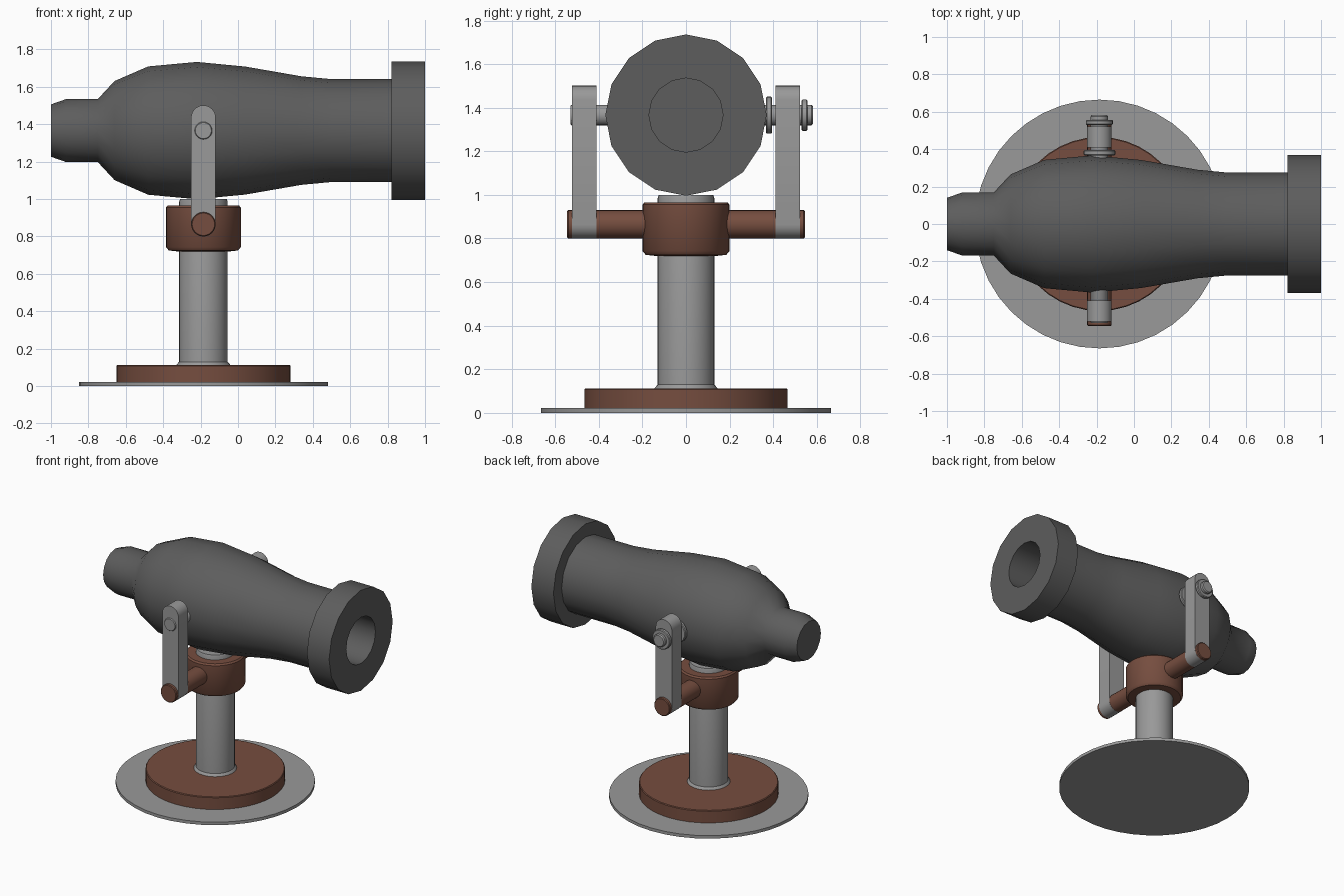
import bpy, bmesh, math
from mathutils import Matrix, Vector

if "Cube" in bpy.data.objects:
    bpy.data.objects.remove(bpy.data.objects["Cube"])

PX = -0.185    # post / pivot x
AXIS_Z = 1.366 # barrel axis height
BAR_Z = 0.865  # lower crossbar height


def material(name, col):
    m = bpy.data.materials.new(name)
    m.diffuse_color = (*col, 1)
    m.use_nodes = True
    m.node_tree.nodes["Principled BSDF"].inputs["Base Color"].default_value = m.diffuse_color
    return m


IRON = material("dark_iron", (0.11, 0.11, 0.11))
STEEL = material("grey_steel", (0.32, 0.32, 0.32))
BROWN = material("red_brown", (0.18, 0.075, 0.05))


def finish(name, bm, mat, angle=40):
    bmesh.ops.remove_doubles(bm, verts=bm.verts, dist=1e-5)
    bmesh.ops.recalc_face_normals(bm, faces=bm.faces)
    me = bpy.data.meshes.new(name)
    bm.to_mesh(me)
    bm.free()
    ob = bpy.data.objects.new(name, me)
    bpy.context.collection.objects.link(ob)
    me.materials.append(mat)
    bpy.ops.object.select_all(action='DESELECT')
    ob.select_set(True)
    bpy.context.view_layer.objects.active = ob
    bpy.ops.object.shade_smooth_by_angle(angle=math.radians(angle))
    return ob


def lathe(name, profile, axis, origin, mat, sides=32, angle=40):
    """Revolve (position along axis, radius) pairs; both ends are capped."""
    d = Vector(axis)
    u = Vector((0, 1, 0)) if abs(d.y) < 0.5 else Vector((1, 0, 0))
    v = d.cross(u)
    bm = bmesh.new()
    rings = []
    for t, r in profile:
        rings.append([bm.verts.new(Vector(origin) + d * t
                      + (u * math.cos(a) + v * math.sin(a)) * r)
                      for a in (2 * math.pi * i / sides for i in range(sides))])
    for a, b in zip(rings, rings[1:]):
        for i in range(sides):
            j = (i + 1) % sides
            bm.faces.new((a[i], a[j], b[j], b[i]))
    bm.faces.new(rings[0])
    bm.faces.new(rings[-1])
    return finish(name, bm, mat, angle)


# Barrel: outer profile, muzzle ring, then back in along the bore
lathe("barrel", [(-1, .14), (-.92, .168), (-.75, .168), (-.66, .265), (-.48, .343),
                 (-.22, .367), (.04, .342), (.34, .29), (.5, .275), (.82, .275),
                 (.82, .37), (1, .37), (1, .17), (.2, .17)],
      (1, 0, 0), (0, 0, AXIS_Z), IRON, sides=16, angle=50)

# Base plate, plinth, post and collar
Z = (0, 0, 1)
O = (PX, 0, 0)
lathe("base_plate", [(0, .665), (.022, .665)], Z, O, STEEL, 40)
lathe("plinth", [(.02, .465), (.108, .465), (.113, .46)], Z, O, BROWN, 40)
lathe("post", [(.10, .148), (.115, .143), (.13, .13), (.985, .13), (1.0, .125)], Z, O, STEEL)
lathe("collar", [(.72, .14), (.725, .185), (.743, .2), (.955, .2), (.966, .19)], Z, O, BROWN)

# Crossbar through the collar, and trunnion pin through the barrel
Y = (0, 1, 0)
lathe("crossbar", [(-.545, .06), (-.54, .065), (.54, .065), (.545, .06)], Y,
      (PX, 0, BAR_Z), BROWN, 24)
lathe("trunnion_pin", [(-.53, .043), (-.525, .047), (.575, .047), (.583, .04)], Y,
      (PX, 0, AXIS_Z), STEEL, 20)
for name, y0, y1, r in (("inner_washer", .367, .395, .085), ("outer_washer", .53, .557, .072)):
    lathe(name, [(y0, r - .005), (y0 + .005, r), (y1 - .005, r), (y1, r - .005)], Y,
          (PX, 0, AXIS_Z), STEEL, 24)

# Upright arms with rounded ends, one each side
for side, name in ((-1, "front_arm"), (1, "back_arm")):
    bm = bmesh.new()
    R, lo, hi, n = .066, BAR_Z, 1.435, 12
    pts = [(PX + R * math.cos(a), hi + R * math.sin(a))
           for a in (math.pi * i / n for i in range(n + 1))]
    pts += [(PX + R * math.cos(a), lo + R * math.sin(a))
            for a in (math.pi * (1 + i / n) for i in range(n + 1))]
    face = bm.faces.new([bm.verts.new((x, side * .41, z)) for x, z in pts])
    ext = bmesh.ops.extrude_face_region(bm, geom=[face], use_keep_orig=True)
    bmesh.ops.translate(bm, vec=(0, side * .112, 0),
                        verts=[g for g in ext["geom"] if isinstance(g, bmesh.types.BMVert)])
    finish(name, bm, STEEL)
